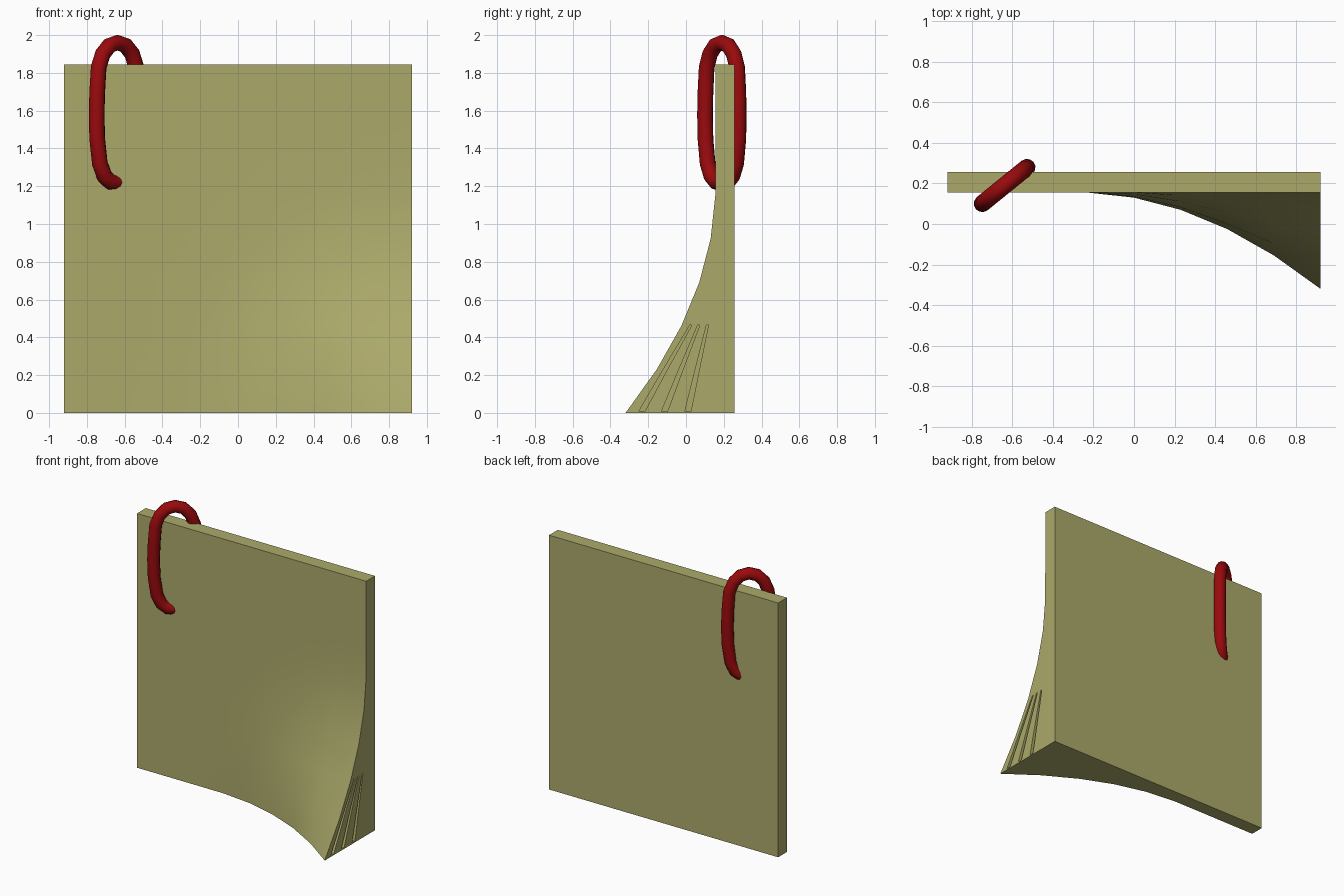
import bpy, bmesh
from math import cos, sin, radians, hypot

if "Cube" in bpy.data.objects:
    bpy.data.objects.remove(bpy.data.objects["Cube"])

W, H = 0.92, 1.845
BACK, FRONT, CURL, REACH, N = 0.257, 0.156, 0.476, 1.2, 8


def material(name, color):
    m = bpy.data.materials.new(name)
    m.diffuse_color = (*color, 1)
    m.use_nodes = True
    m.node_tree.nodes["Principled BSDF"].inputs["Base Color"].default_value = m.diffuse_color
    return m


def mesh_object(name, bm):
    bmesh.ops.recalc_face_normals(bm, faces=bm.faces)
    me = bpy.data.meshes.new(name)
    bm.to_mesh(me)
    bm.free()
    ob = bpy.data.objects.new(name, me)
    bpy.context.collection.objects.link(ob)
    return ob


def activate(ob):
    bpy.ops.object.select_all(action='DESELECT')
    ob.select_set(True)
    bpy.context.view_layer.objects.active = ob


# Note pad: flat slab whose lower right front corner is pulled forward
bm = bmesh.new()
bmesh.ops.create_grid(bm, x_segments=N, y_segments=N, size=W)
for v in bm.verts:
    v.co = (v.co.x, BACK, (v.co.y + W) * H / (2 * W))
ext = bmesh.ops.extrude_face_region(bm, geom=bm.faces[:], use_keep_orig=True)
for v in [g for g in ext['geom'] if isinstance(g, bmesh.types.BMVert)]:
    fall = max(0, 1 - hypot(W - v.co.x, v.co.z) / REACH)
    v.co.y = FRONT - CURL * fall ** 2
pad = mesh_object("note_pad", bm)
pad.data.materials.append(material("paper", (0.41, 0.40, 0.145)))

# Slits between the fanned pages: start y, end y at the right edge
bm = bmesh.new()
for y0, y1 in ((-0.25, 0.02), (-0.13, 0.062), (-0.006, 0.108)):
    mid = y0 + (y1 - y0) * 0.48
    outline = [(y0, 0.008), (y0 + 0.032, 0.008), (mid + 0.022, 0.23),
               (y1 + 0.011, 0.465), (y1, 0.465), (mid, 0.23)]
    face = bm.faces.new([bm.verts.new((W - 0.04, y, z)) for y, z in outline])
    out = bmesh.ops.extrude_face_region(bm, geom=[face], use_keep_orig=True)
    for v in [g for g in out['geom'] if isinstance(g, bmesh.types.BMVert)]:
        v.co.x = W + 0.05
cutter = mesh_object("page_slit_cutter", bm)
cutter.hide_render = True
mod = pad.modifiers.new("slits", 'BOOLEAN')
mod.operation, mod.object, mod.solver = 'DIFFERENCE', cutter, 'EXACT'
activate(pad)
bpy.ops.object.modifier_apply(modifier=mod.name)
bpy.data.objects.remove(cutter)
bpy.ops.object.shade_smooth_by_angle(angle=radians(30))

# Ring clip: closed upright loop, turned so it passes through the pad
half = [(0, 1.96), (0.055, 1.945), (0.1, 1.9), (0.128, 1.83), (0.138, 1.7),
        (0.142, 1.58), (0.138, 1.45), (0.12, 1.32), (0.09, 1.255),
        (0.05, 1.223), (0, 1.22)]
loop = half + [(-d, z) for d, z in half[-2:0:-1]]
a = radians(39)
cu = bpy.data.curves.new("ring_clip", 'CURVE')
cu.dimensions = '3D'
cu.bevel_depth, cu.bevel_resolution = 0.042, 4
sp = cu.splines.new('POLY')
sp.points.add(len(loop) - 1)
sp.use_cyclic_u = True
for p, (d, z) in zip(sp.points, loop):
    p.co = (-0.638 + d * cos(a), 0.19 + d * sin(a), z, 1)
clip = bpy.data.objects.new("ring_clip", cu)
bpy.context.collection.objects.link(clip)
activate(clip)
bpy.ops.object.convert(target='MESH')
clip = bpy.context.object
clip.data.materials.clear()
clip.data.materials.append(material("red", (0.32, 0.003, 0.004)))
bpy.ops.object.shade_smooth_by_angle(angle=radians(60))
